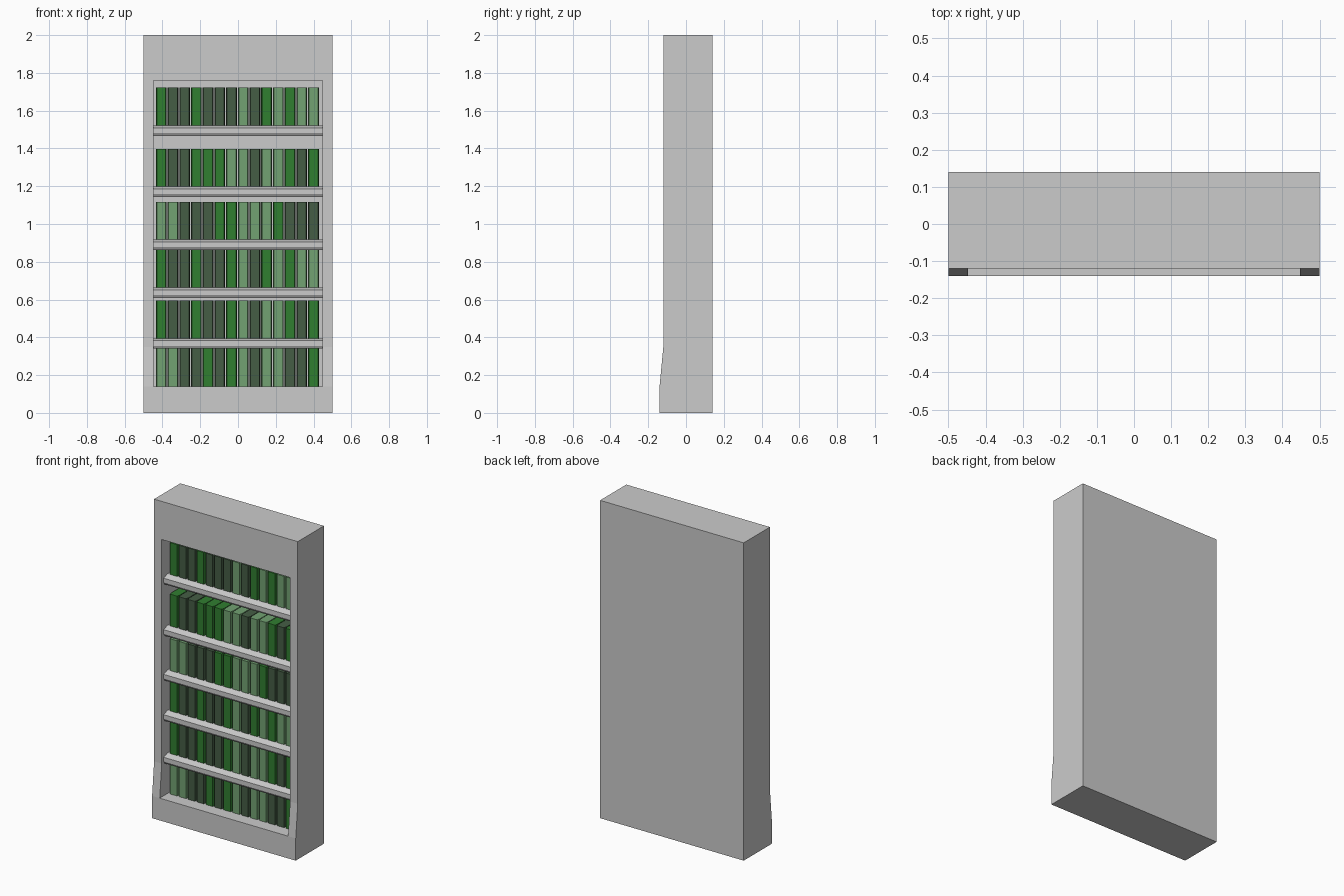
import bpy, bmesh

if "Cube" in bpy.data.objects:
    bpy.data.objects.remove(bpy.data.objects["Cube"])


def prism(name, outline, axis, lo, hi, mat=None):
    """Extrude an outline along x (points are y,z) or along z (points are x,y)."""
    bm = bmesh.new()
    rings = []
    for t in (lo, hi):
        rings.append([bm.verts.new((t, a, b) if axis == 'x' else (a, b, t))
                      for a, b in outline])
    bm.faces.new(rings[0])
    bm.faces.new(rings[1])
    n = len(outline)
    for i in range(n):
        j = (i + 1) % n
        bm.faces.new((rings[0][i], rings[0][j], rings[1][j], rings[1][i]))
    bmesh.ops.recalc_face_normals(bm, faces=bm.faces)
    mesh = bpy.data.meshes.new(name)
    bm.to_mesh(mesh)
    bm.free()
    obj = bpy.data.objects.new(name, mesh)
    bpy.context.collection.objects.link(obj)
    if mat:
        mesh.materials.append(mat)
    return obj


def material(name, rgb):
    mat = bpy.data.materials.new(name)
    mat.diffuse_color = (*rgb, 1)
    mat.use_nodes = True
    mat.node_tree.nodes["Principled BSDF"].inputs["Base Color"].default_value = mat.diffuse_color
    return mat


BACK = 0.11                     # inner face of the back panel
SILL, HEAD = 0.14, 1.76         # opening bottom and top
HALF = 0.447                    # opening half width

# Case: side profile with flared foot, extruded across the width
case = prism("bookcase_frame",
             [(0.14, 0), (0.14, 2), (-0.12, 2), (-0.12, 0.35), (-0.14, SILL), (-0.14, 0)],
             'x', -0.5, 0.5)

# Opening cut into the front
cutter = prism("opening_cutter",
               [(-0.3, SILL), (BACK, SILL), (BACK, HEAD), (-0.3, HEAD)],
               'x', -HALF, HALF)
cut = case.modifiers.new("opening", 'BOOLEAN')
cut.operation = 'DIFFERENCE'
cut.solver = 'EXACT'
cut.object = cutter
bpy.context.view_layer.objects.active = case
bpy.ops.object.modifier_apply(modifier=cut.name)
bpy.data.objects.remove(cutter)

# Shelves with a chamfered nose
shelf_tops = [0.395, 0.663, 0.917, 1.198, 1.522]
for i, z in enumerate(shelf_tops):
    prism(f"shelf_{i + 1}",
          [(BACK, z), (-0.065, z), (-0.1, z - 0.013), (-0.1, z - 0.04),
           (-0.09, z - 0.055), (BACK, z - 0.055)],
          'x', -HALF, HALF)

# Books: B bright green, D dark green, L light green, one string per row
covers = {
    'B': material("bright_green_cover", (0.03, 0.21, 0.03)),
    'D': material("dark_green_cover", (0.06, 0.11, 0.06)),
    'L': material("light_green_cover", (0.17, 0.36, 0.17)),
}
rows = ["LLDDBDBLDLLDDB",
        "BDDBDDBLDLLBDB",
        "BDDBDDBLDBLBLL",
        "LLDDDBBLDLBDDD".replace("BBLDL", "BBLLL"),
        "BDDBBBLLDLLBDB",
        "BDDBDDDLDBLBLL"]
WIDTH, PITCH, HEIGHT = 0.057, 0.062, 0.2
for r, (row, z) in enumerate(zip(rows, [SILL] + shelf_tops)):
    for i, key in enumerate(row):
        x0 = -0.435 + i * PITCH
        x1 = x0 + WIDTH
        # Book outline from above, spine edges chamfered
        prism(f"book_{r + 1}_{i + 1}",
              [(x0, 0.09), (x0, -0.04), (x0 + 0.005, -0.06),
               (x1 - 0.005, -0.06), (x1, -0.04), (x1, 0.09)],
              'z', z, z + HEIGHT, covers[key])
